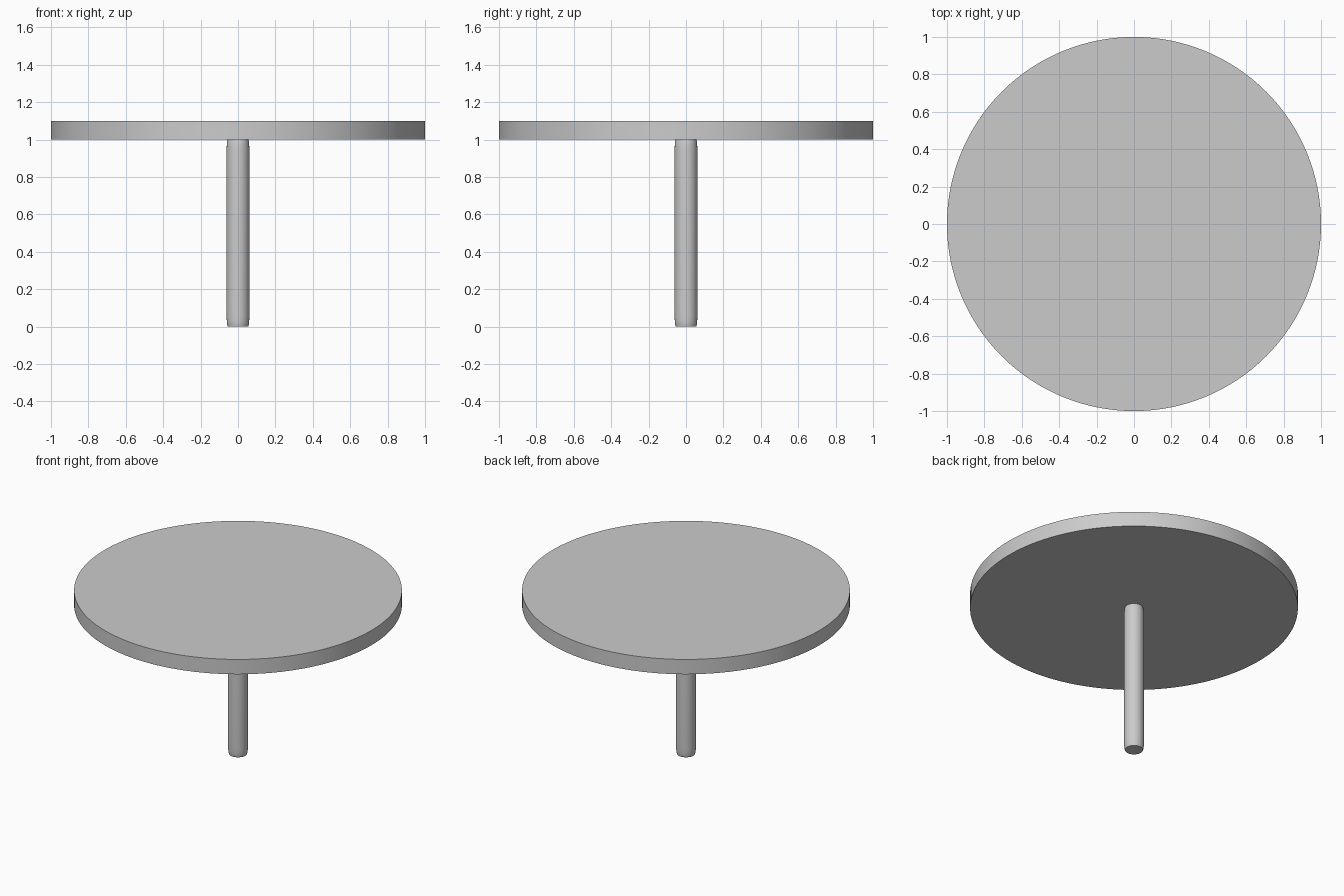
import bpy
import bmesh
import math

if "Cube" in bpy.data.objects:
    bpy.data.objects.remove(bpy.data.objects["Cube"])


def lathe(name, profile, sides):
    """Spin a (radius, z) profile into a closed solid."""
    bm = bmesh.new()
    rings = []
    for r, z in profile:
        rings.append([bm.verts.new((r * math.cos(2 * math.pi * i / sides),
                                    r * math.sin(2 * math.pi * i / sides), z))
                      for i in range(sides)])
    for a, b in zip(rings, rings[1:]):
        for i in range(sides):
            j = (i + 1) % sides
            bm.faces.new((a[i], a[j], b[j], b[i]))
    bm.faces.new(rings[0][::-1])
    bm.faces.new(rings[-1])
    mesh = bpy.data.meshes.new(name)
    bm.to_mesh(mesh)
    bm.free()
    obj = bpy.data.objects.new(name, mesh)
    bpy.context.collection.objects.link(obj)
    bpy.ops.object.select_all(action='DESELECT')
    obj.select_set(True)
    bpy.context.view_layer.objects.active = obj
    bpy.ops.object.shade_smooth_by_angle(angle=math.radians(35))
    return obj


# Round table top
lathe("table_top", [(1.0, 1.0), (1.0, 1.1)], 128)

# Central leg, slightly narrowed at both ends
end = [(0.055, 0.0), (0.058, 0.01), (0.06, 0.03), (0.061, 0.06)]
lathe("leg", end + [(r, 1.0 - z) for r, z in reversed(end)], 48)
